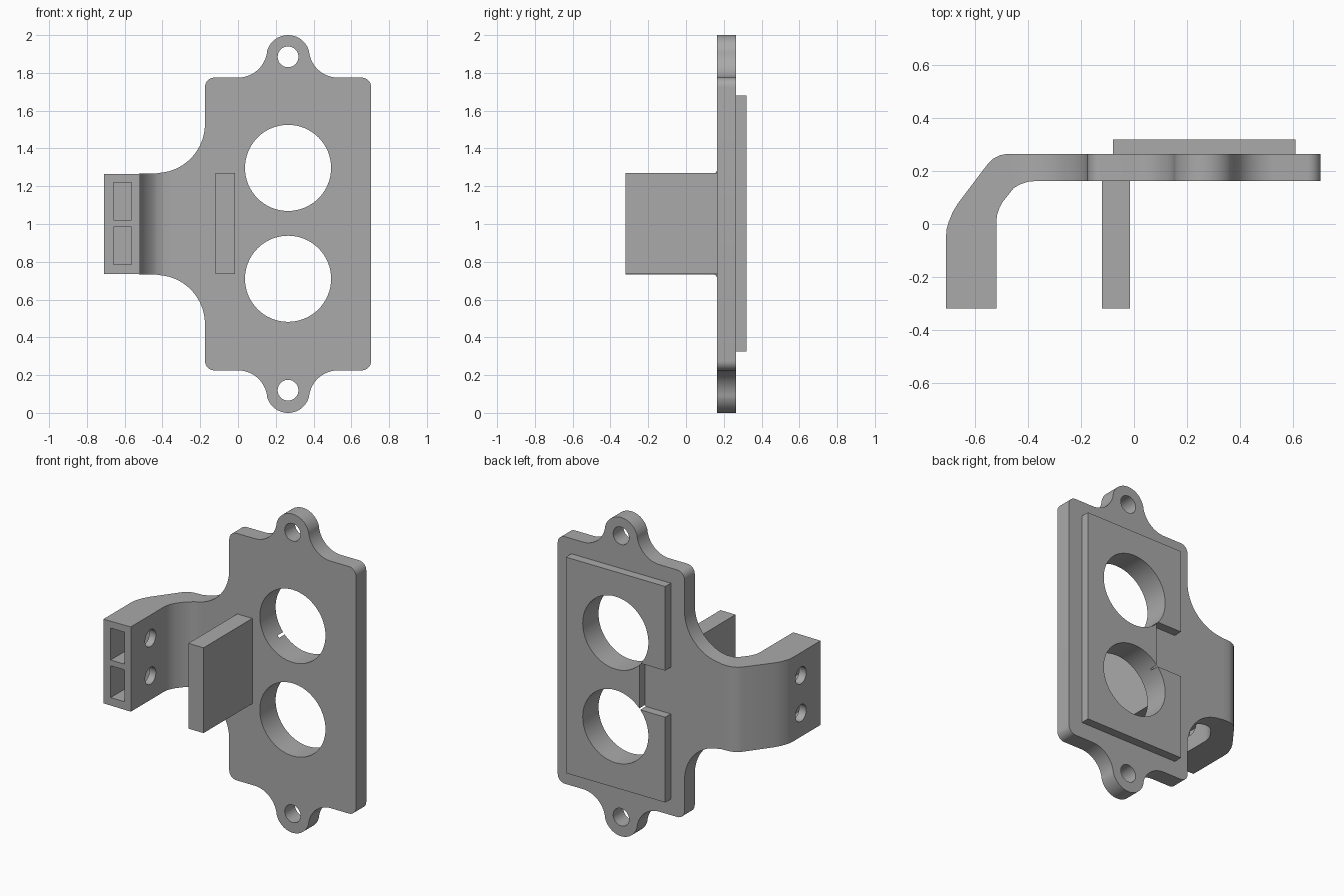
import bpy, bmesh
from math import sin, cos, radians

if "Cube" in bpy.data.objects:
    bpy.data.objects.remove(bpy.data.objects["Cube"], do_unlink=True)

grey = bpy.data.materials.new("plain_grey")
grey.use_nodes = True
grey.diffuse_color = (0.4, 0.4, 0.4, 1)
grey.node_tree.nodes["Principled BSDF"].inputs["Base Color"].default_value = (0.4, 0.4, 0.4, 1)


def arc(cx, cy, r, start, end, n=16):
    angles = [radians(start + (end - start) * i / n) for i in range(n + 1)]
    return [(cx + r * cos(a), cy + r * sin(a)) for a in angles]


def prism(name, points, axis, low, high):
    """Extrude a closed outline along the given axis."""
    place = {"x": lambda p, t: (t, p[0], p[1]),
             "y": lambda p, t: (p[0], t, p[1]),
             "z": lambda p, t: (p[0], p[1], t)}[axis]
    bm = bmesh.new()
    a = [bm.verts.new(place(p, low)) for p in points]
    b = [bm.verts.new(place(p, high)) for p in points]
    bm.faces.new(a)
    bm.faces.new(b[::-1])
    for i in range(len(a)):
        j = (i + 1) % len(a)
        bm.faces.new((a[j], a[i], b[i], b[j]))
    bmesh.ops.recalc_face_normals(bm, faces=bm.faces)
    mesh = bpy.data.meshes.new(name)
    bm.to_mesh(mesh)
    bm.free()
    mesh.materials.append(grey)
    obj = bpy.data.objects.new(name, mesh)
    bpy.context.collection.objects.link(obj)
    return obj


def box(name, x0, x1, y0, y1, z0, z1):
    return prism(name, [(x0, z0), (x1, z0), (x1, z1), (x0, z1)], "y", y0, y1)


def combine(obj, cutter, operation="DIFFERENCE"):
    cutter.hide_render = True
    mod = obj.modifiers.new("shape", "BOOLEAN")
    mod.operation, mod.solver, mod.object = operation, "EXACT", cutter
    bpy.context.view_layer.objects.active = obj
    bpy.ops.object.modifier_apply(modifier=mod.name)
    bpy.data.objects.remove(cutter, do_unlink=True)


def drill(obj, axis, u, v, r, low, high, n=64):
    combine(obj, prism("drill_cutter", arc(u, v, r, 0, 360, n)[:-1], axis, low, high))


# Front silhouette: upper half with ear and arm, mirrored to the lower half
upper = arc(0.655, 1.725, 0.05, 0, 90, 8)
upper += arc(0.53, 1.93, 0.155, 270, 189.6)
upper += arc(0.265, 1.885, 0.115, 9.6, 170.4, 28)[1:-1]
upper += arc(0, 1.93, 0.155, -9.6, -90)
upper += arc(-0.125, 1.725, 0.05, 90, 180, 8)
upper += arc(-0.435, 1.53, 0.26, 0, -90, 24)
upper.append((-0.71, 1.267))
upper = [(x, z - 0.003 if z < 1.3 and x < -0.43 else z) for x, z in upper]
lower = [(x, 2 - z) for x, z in reversed(upper)]
body = prism("plate_and_arm", upper + lower, "y", -0.5, 0.5)

# Top profile of the plate and bent arm
bend = [(0.8, 0.265), (-0.48, 0.265), (-0.505, 0.26), (-0.53, 0.248), (-0.55, 0.23),
        (-0.665, 0.078), (-0.685, 0.045), (-0.7, 0.008), (-0.708, -0.02),
        (-0.71, -0.05), (-0.71, -0.32), (-0.52, -0.32), (-0.52, 0.01),
        (-0.517, 0.035), (-0.508, 0.062), (-0.495, 0.085), (-0.455, 0.135),
        (-0.43, 0.15), (-0.4, 0.16), (-0.36, 0.163), (0.8, 0.163)]
combine(body, prism("bend_profile", bend, "z", -0.2, 2.2), "INTERSECT")

# Raised back panel with a notch on the arm side
panel = box("back_panel", -0.08, 0.61, 0.265, 0.32, 0.325, 1.68)
combine(panel, box("notch_cutter", -0.2, 0.1, 0.2, 0.4, 0.86, 1.152))

# Two large round openings and the ear holes
for z in (0.71, 1.297):
    drill(body, "y", 0.265, z, 0.228, 0.1, 0.4)
    drill(panel, "y", 0.265, z, 0.228, 0.1, 0.4)
for z in (0.12, 1.885):
    drill(body, "y", 0.265, z, 0.055, 0.1, 0.4, 40)

# Nut pockets in the arm end, crossed by screw holes
for z in (0.885, 1.121):
    combine(body, box("pocket_cutter", -0.66, -0.565, -0.4, -0.03, z - 0.1, z + 0.1))
    drill(body, "x", -0.125, z, 0.053, -0.8, -0.45, 40)

# Clamp fin facing the arm
fin = box("clamp_fin", -0.12, -0.015, -0.32, 0.163, 0.735, 1.27)

# Smooth curved walls, keep edges sharp
bpy.ops.object.select_all(action="DESELECT")
for obj in (body, panel, fin):
    obj.select_set(True)
bpy.context.view_layer.objects.active = body
bpy.ops.object.shade_smooth_by_angle(angle=radians(30))
